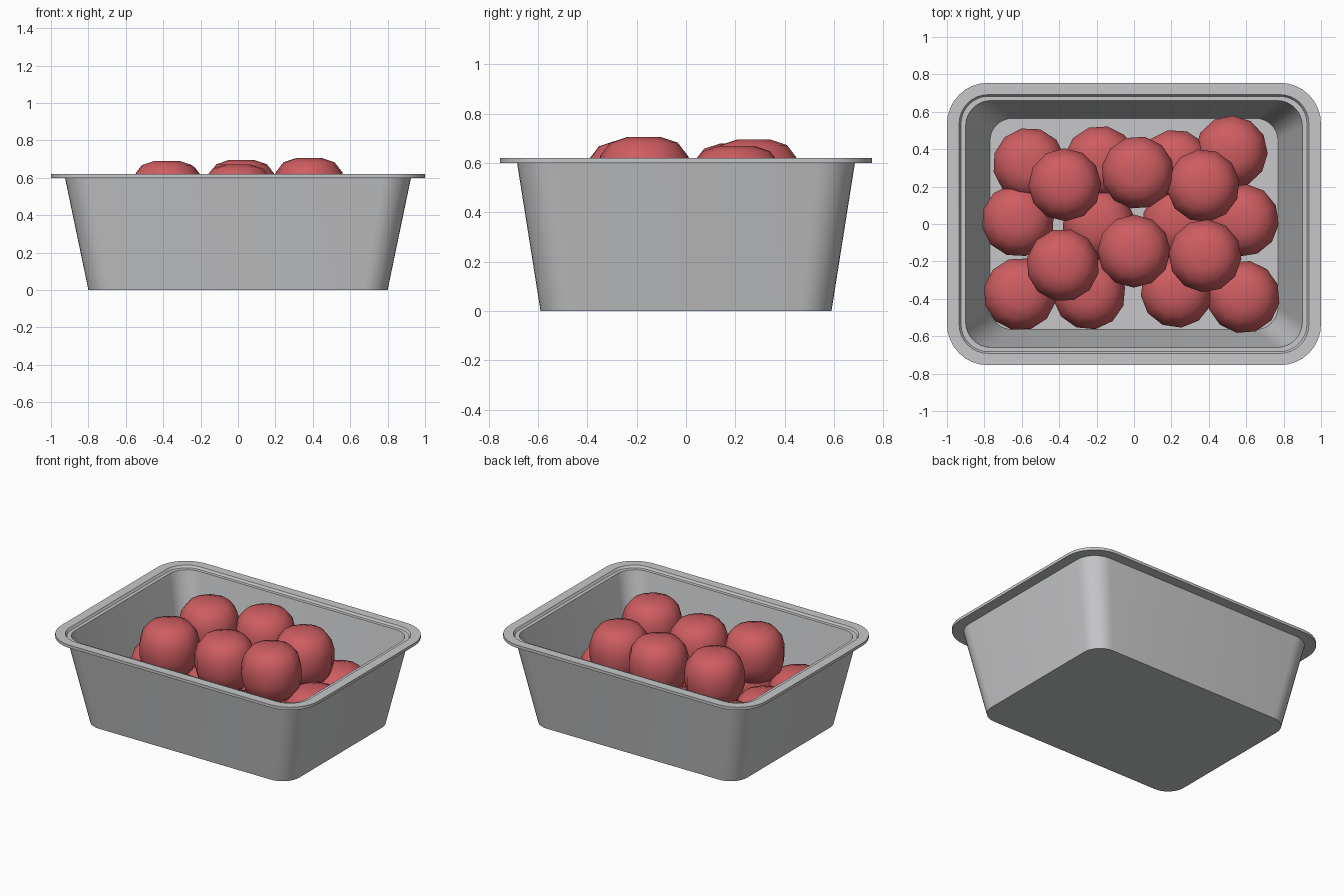
import bpy, bmesh, random
from math import cos, sin, pi, radians
from mathutils import Vector, Matrix

random.seed(4)
if "Cube" in bpy.data.objects:
    bpy.data.objects.remove(bpy.data.objects["Cube"], do_unlink=True)


def material(name, rgb):
    m = bpy.data.materials.new(name)
    m.use_nodes = True
    m.diffuse_color = (*rgb, 1)
    m.node_tree.nodes["Principled BSDF"].inputs["Base Color"].default_value = (*rgb, 1)
    return m


grey = material("light grey plastic", (0.57, 0.575, 0.585))
red = material("soft red", (0.62, 0.11, 0.12))


def loft(rings):
    """Bridge equal-length point rings and cap both ends."""
    bm = bmesh.new()
    loops = [[bm.verts.new(p) for p in ring] for ring in rings]
    for a, b in zip(loops, loops[1:]):
        for i in range(len(a)):
            j = (i + 1) % len(a)
            bm.faces.new((a[i], a[j], b[j], b[i]))
    bm.faces.new(loops[0])
    bm.faces.new(loops[-1])
    bmesh.ops.recalc_face_normals(bm, faces=bm.faces)
    return bm


def make(name, bm, mat, angle):
    mesh = bpy.data.meshes.new(name)
    bm.to_mesh(mesh)
    bm.free()
    mesh.materials.append(mat)
    ob = bpy.data.objects.new(name, mesh)
    bpy.context.collection.objects.link(ob)
    bpy.ops.object.select_all(action="DESELECT")
    ob.select_set(True)
    bpy.context.view_layer.objects.active = ob
    bpy.ops.object.shade_smooth_by_angle(angle=radians(angle))
    return ob


def rounded_rectangle(hx, hy, r, z, steps=8):
    points = []
    for corner, (sx, sy) in enumerate([(1, 1), (-1, 1), (-1, -1), (1, -1)]):
        for k in range(steps + 1):
            a = (corner + k / steps) * pi / 2
            points.append(Vector((sx * (hx - r) + r * cos(a), sy * (hy - r) + r * sin(a), z)))
    return points


# Tub: outer wall, flange, stepped ledge, inner wall and floor in one shell
sections = [
    (0.80, 0.59, 0.13, 0), (0.925, 0.685, 0.15, 0.60),
    (1.0, 0.755, 0.22, 0.60), (1.0, 0.755, 0.22, 0.62),
    (0.935, 0.692, 0.155, 0.62), (0.925, 0.683, 0.148, 0.605),
    (0.90, 0.66, 0.135, 0.605), (0.77, 0.565, 0.12, 0.02),
]
make("tub", loft([rounded_rectangle(*s) for s in sections]), grey, 30)

# Rounded, barrel-shaped pieces
half = [(0.07, 0.18), (0.137, 0.158), (0.178, 0.105), (0.195, 0.04)]
profile = half + [(r, -z) for r, z in reversed(half)]
SIDES = 12


def piece(name, x, y, top):
    rings = [[(r * cos(2 * pi * k / SIDES), r * sin(2 * pi * k / SIDES), z)
              for k in range(SIDES)] for r, z in profile]
    ob = make(name, loft(rings), red, 50)
    ob.matrix_world = (Matrix.Translation((x, y, top - 0.18))
                       @ Matrix.Rotation(random.uniform(0, pi), 4, "Z"))


lower = [(-0.56, 0.32), (-0.18, 0.33), (0.22, 0.31), (0.52, 0.385),
         (-0.62, 0.02), (-0.19, 0.0), (0.24, 0.01), (0.58, 0.02),
         (-0.61, -0.375), (-0.24, -0.37), (0.23, -0.36), (0.585, -0.39)]
for i, (x, y) in enumerate(lower):
    piece(f"lower_piece_{i + 1}", x, y, 0.39)

upper = [(-0.37, 0.21, 0.68), (0.02, 0.275, 0.695), (0.37, 0.205, 0.67),
         (-0.38, -0.22, 0.69), (0.0, -0.145, 0.67), (0.38, -0.17, 0.705)]
for i, (x, y, top) in enumerate(upper):
    piece(f"upper_piece_{i + 1}", x, y, top)
